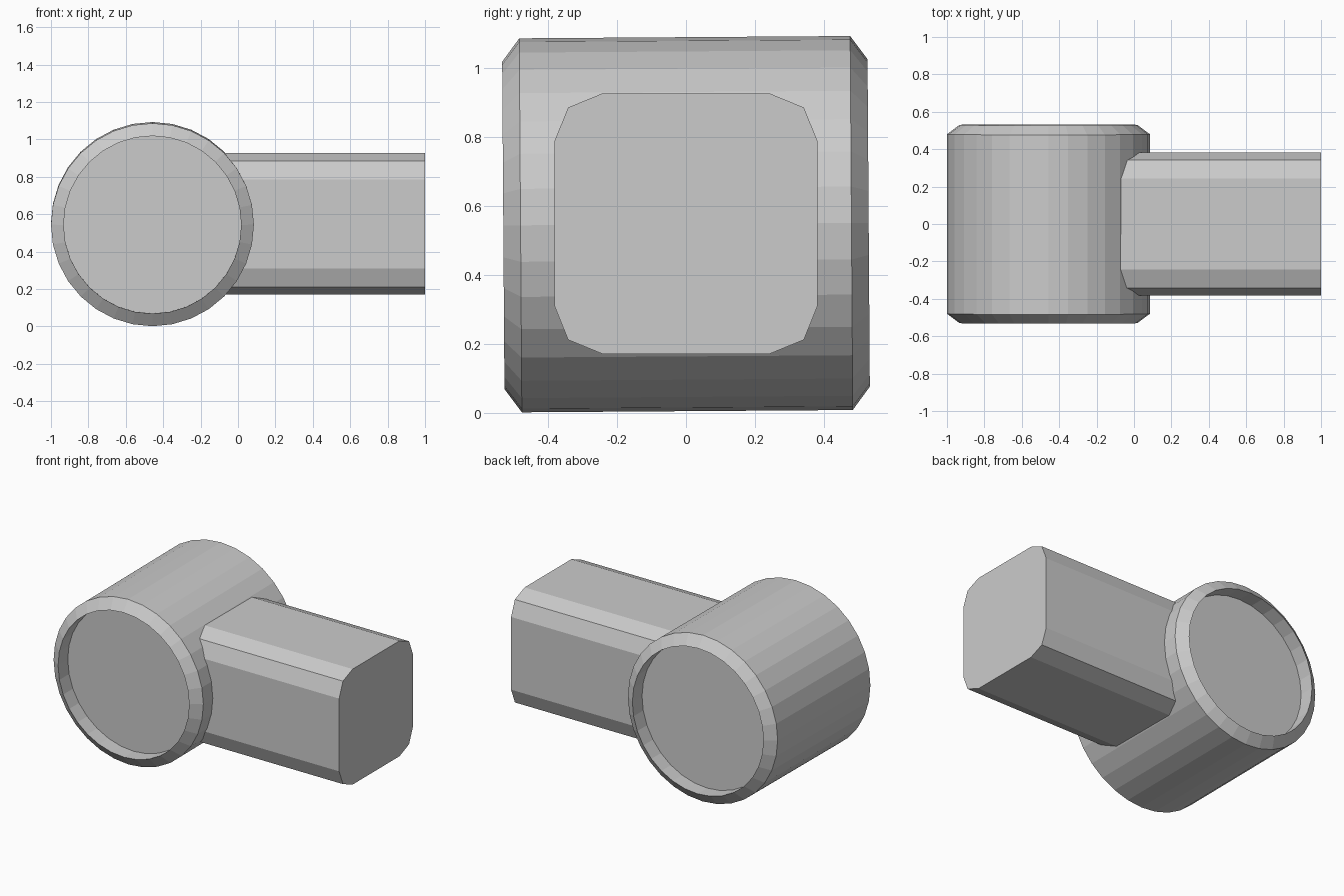
import bpy, bmesh
from math import sin, cos, pi, radians

if "Cube" in bpy.data.objects:
    bpy.data.objects.remove(bpy.data.objects["Cube"])


def skin(name, rings, location=(0, 0, 0), tilt=0):
    """Bridge equal-sized point rings and cap both ends."""
    bm = bmesh.new()
    loops = [[bm.verts.new(p) for p in ring] for ring in rings]
    n = len(loops[0])
    for a, b in zip(loops, loops[1:]):
        for i in range(n):
            j = (i + 1) % n
            bm.faces.new((a[i], a[j], b[j], b[i]))
    bm.faces.new(loops[0][::-1])
    bm.faces.new(loops[-1])
    bmesh.ops.recalc_face_normals(bm, faces=bm.faces)
    mesh = bpy.data.meshes.new(name)
    bm.to_mesh(mesh)
    bm.free()
    obj = bpy.data.objects.new(name, mesh)
    bpy.context.collection.objects.link(obj)
    obj.location = location
    obj.rotation_euler.x = tilt
    return obj


# Drum: lathed around y, chamfered rims and recessed end discs
SIDES = 32
half = [(0.475, 0.43), (0.475, 0.53), (0.5425, 0.48)]
profile = [(r, -y) for r, y in half] + [(r, y) for r, y in reversed(half)]
rings = [[(r * cos(2 * pi * i / SIDES), y, r * sin(2 * pi * i / SIDES))
          for i in range(SIDES)] for r, y in profile]
skin("drum_head", rings, (-0.4575, 0, 0.5475), radians(0.4))

# Handle block: square bar with two-step rounded long edges
q = [(0.382, 0.238), (0.342, 0.337), (0.242, 0.378)]
section = (q + [(-y, z) for y, z in reversed(q)]
           + [(-y, -z) for y, z in q] + [(y, -z) for y, z in reversed(q)])
skin("side_bar", [[(x, y, z) for y, z in section] for x in (-0.12, 1.0)],
     (0, 0, 0.549))
